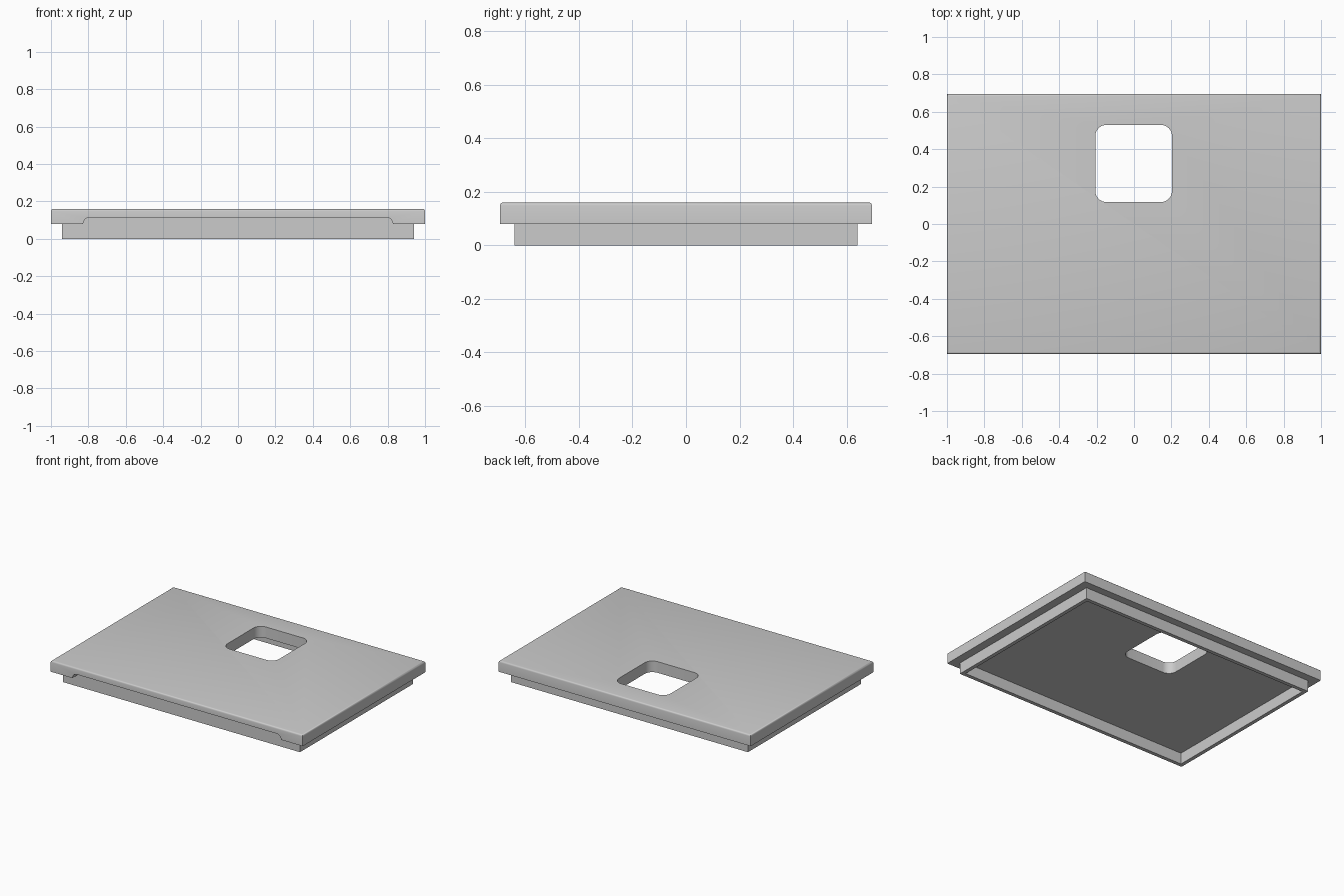
import bpy, bmesh
from mathutils import Vector

cube = bpy.data.objects.get("Cube")
if cube:
    bpy.data.objects.remove(cube, do_unlink=True)

grey = bpy.data.materials.new("plain grey")
grey.use_nodes = True
colour = (0.6, 0.6, 0.6, 1)
grey.diffuse_color = colour
grey.node_tree.nodes["Principled BSDF"].inputs["Base Color"].default_value = colour


def box(name, low, high, radius=0, segments=4, rounded=None):
    """Box between two corners; edges chosen by the rule are rounded."""
    low, high = Vector(low), Vector(high)
    bm = bmesh.new()
    bmesh.ops.create_cube(bm, size=1)
    for v in bm.verts:
        v.co = (low + high) / 2 + v.co * (high - low)
    if rounded:
        edges = [e for e in bm.edges if rounded(*(v.co for v in e.verts))]
        bmesh.ops.bevel(bm, geom=edges, offset=radius, segments=segments,
                        profile=0.5, affect='EDGES')
    mesh = bpy.data.meshes.new(name)
    bm.to_mesh(mesh)
    bm.free()
    mesh.materials.append(grey)
    obj = bpy.data.objects.new(name, mesh)
    bpy.context.collection.objects.link(obj)
    return obj


def cut(target, cutter):
    """Subtract the cutter from the target, then discard the cutter."""
    cutter.hide_render = True
    mod = target.modifiers.new("cut", 'BOOLEAN')
    mod.operation, mod.solver, mod.object = 'DIFFERENCE', 'EXACT', cutter
    bpy.context.view_layer.objects.active = target
    bpy.ops.object.modifier_apply(modifier=mod.name)
    bpy.data.objects.remove(cutter, do_unlink=True)


def shade(obj):
    bpy.ops.object.select_all(action='DESELECT')
    obj.select_set(True)
    bpy.context.view_layer.objects.active = obj
    bpy.ops.object.shade_smooth_by_angle(angle=0.6)


W, D, H = 1.0, 0.695, 0.16          # half width, half depth, height
RIM_W, RIM_D, RIM_H = 0.94, 0.64, 0.08
WALL = 0.027

# Lid plate with softened upper edges
lid = box("lid_plate", (-W, -D, RIM_H), (W, D, H), 0.012, 3,
          lambda a, b: min(a.z, b.z) > H - 0.001)

# Rounded square opening near the back
cut(lid, box("opening_cutter", (-0.207, 0.117, -0.1), (0.203, 0.53, 0.3), 0.06, 8,
             lambda a, b: abs(a.z - b.z) > 0.1))

# Long finger groove under the front edge, back to the rim
cut(lid, box("groove_cutter", (-0.828, -0.8, 0.0), (0.828, -RIM_D, 0.115), 0.035, 6,
             lambda a, b: abs(a.y - b.y) > 0.1 and a.z > 0.1))

# Hollow rim that drops below the lid
rim = box("lower_rim", (-RIM_W, -RIM_D, 0), (RIM_W, RIM_D, RIM_H))
cut(rim, box("rim_cutter", (WALL - RIM_W, WALL - RIM_D, -0.1),
             (RIM_W - WALL, RIM_D - WALL, 0.2)))

for part in (lid, rim):
    shade(part)
